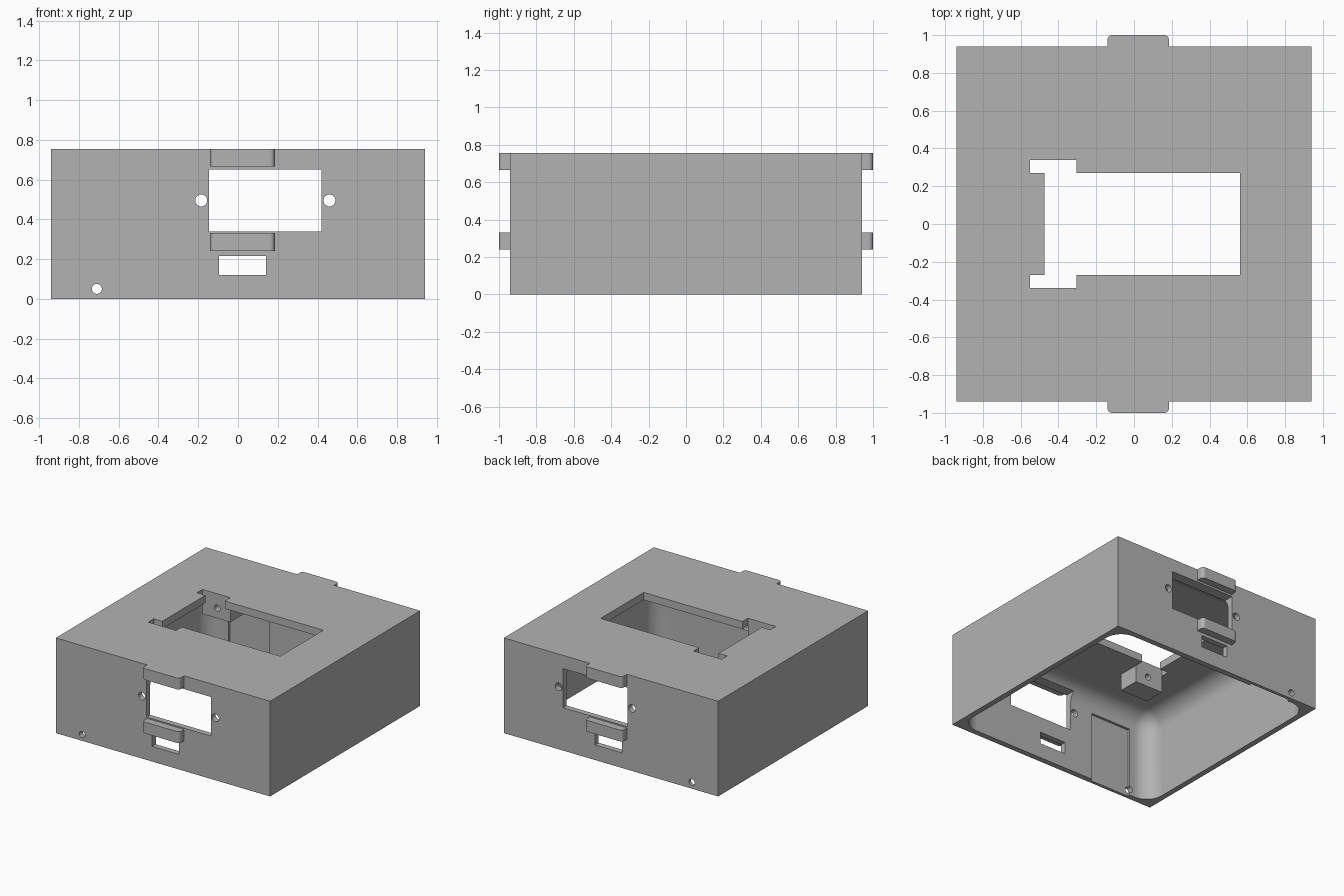
import bpy, bmesh, math
from mathutils import Matrix

if "Cube" in bpy.data.objects:
    bpy.data.objects.remove(bpy.data.objects["Cube"])

grey = bpy.data.materials.new("plain grey")
grey.use_nodes = True
colour = (0.45, 0.45, 0.45, 1)
grey.diffuse_color = colour
grey.node_tree.nodes["Principled BSDF"].inputs["Base Color"].default_value = colour

SIDE = 0.94       # half width of the box
HEIGHT = 0.755
INNER = 0.895     # half width of the cavity
CEILING = 0.695
ROUND = 0.14      # cavity fillet


def finish(name, bm):
    bmesh.ops.recalc_face_normals(bm, faces=bm.faces)
    mesh = bpy.data.meshes.new(name)
    bm.to_mesh(mesh)
    bm.free()
    obj = bpy.data.objects.new(name, mesh)
    bpy.context.collection.objects.link(obj)
    mesh.materials.append(grey)
    return obj


def block(name, x, y, z, radius=0.0, pick=None, segments=6):
    """Box between limits; edges chosen by pick are rounded."""
    bm = bmesh.new()
    bmesh.ops.create_cube(bm, size=1)
    for v in bm.verts:
        v.co = [lo + (c + 0.5) * (hi - lo) for c, (lo, hi) in zip(v.co, (x, y, z))]
    if radius:
        edges = [e for e in bm.edges if pick(*[v.co for v in e.verts])]
        bmesh.ops.bevel(bm, geom=edges, offset=radius, segments=segments,
                        affect='EDGES', profile=0.5)
    return finish(name, bm)


def rod(name, x, z, radius, y):
    """Cylinder along y."""
    bm = bmesh.new()
    bmesh.ops.create_cone(bm, cap_ends=True, segments=32, radius1=radius,
                          radius2=radius, depth=y[1] - y[0])
    bm.transform(Matrix.Translation((x, sum(y) / 2, z))
                 @ Matrix.Rotation(math.pi / 2, 4, 'X'))
    return finish(name, bm)


def cut(target, cutter):
    """Subtract the cutter from the target and remove it."""
    cutter.hide_render = True
    mod = target.modifiers.new("cut", 'BOOLEAN')
    mod.operation, mod.solver, mod.object = 'DIFFERENCE', 'EXACT', cutter
    graph = bpy.context.evaluated_depsgraph_get()
    graph.update()
    mesh = bpy.data.meshes.new_from_object(target.evaluated_get(graph))
    target.modifiers.clear()
    target.data = mesh
    bpy.data.objects.remove(cutter)


def smooth_curves(obj):
    """Smooth only the rounded faces, leaving the flat walls crisp."""
    for p in obj.data.polygons:
        p.use_smooth = max(abs(c) for c in p.normal) < 0.9999


def vertical(a, b):
    return abs(a.z - b.z) > 0.01


# Open-bottomed housing with a rounded cavity
housing = block("housing", (-SIDE, SIDE), (-SIDE, SIDE), (0, HEIGHT))
cut(housing, block("cavity", (-INNER, INNER), (-INNER, INNER), (-0.5, CEILING), ROUND,
                   lambda a, b: vertical(a, b) or a.z > 0, 10))

# Top opening with two end notches
cut(housing, block("top_opening", (-0.475, 0.56), (-0.27, 0.27), (0.6, 1)))
cut(housing, block("notches", (-0.55, -0.305), (-0.34, 0.34), (0.6, 1)))
tab = block("end_tab", (-0.6, -0.475), (-0.27, 0.27), (CEILING, HEIGHT))

# Windows, slots and screw holes through front and back walls
cut(housing, block("window", (-0.145, 0.42), (-2, 2), (0.34, 0.65)))
cut(housing, block("slot", (-0.095, 0.14), (-2, 2), (0.12, 0.215)))
for x, z, r in ((-0.185, 0.495, 0.03), (0.46, 0.495, 0.03), (-0.71, 0.05, 0.025)):
    cut(housing, rod("screw_hole", x, z, r, (-2, 2)))

for s, end in ((-1, "front"), (1, "back")):
    def span(a, b):
        return tuple(sorted((s * a, s * b)))

    # Shallow pocket on the inner wall
    cut(housing, block("pocket", (-0.71, -0.35), span(0.8, 0.915), (-0.1, 0.555)))

    # Hanging mounting bracket
    bracket = block(end + "_bracket", (-0.55, -0.305), span(0.34, 0.51), (0.56, 0.7))
    cut(bracket, rod("bracket_hole", -0.42, 0.64, 0.025, span(0.3, 0.45)))
    smooth_curves(bracket)

    # Outer clips with rounded corners
    for level, z in (("upper", (0.665, HEIGHT)), ("lower", (0.24, 0.33))):
        clip = block(end + "_" + level + "_clip", (-0.14, 0.185), span(0.92, 1), z, 0.025,
                     lambda a, b: vertical(a, b) and abs(a.y) > 0.95)
        smooth_curves(clip)

smooth_curves(housing)
